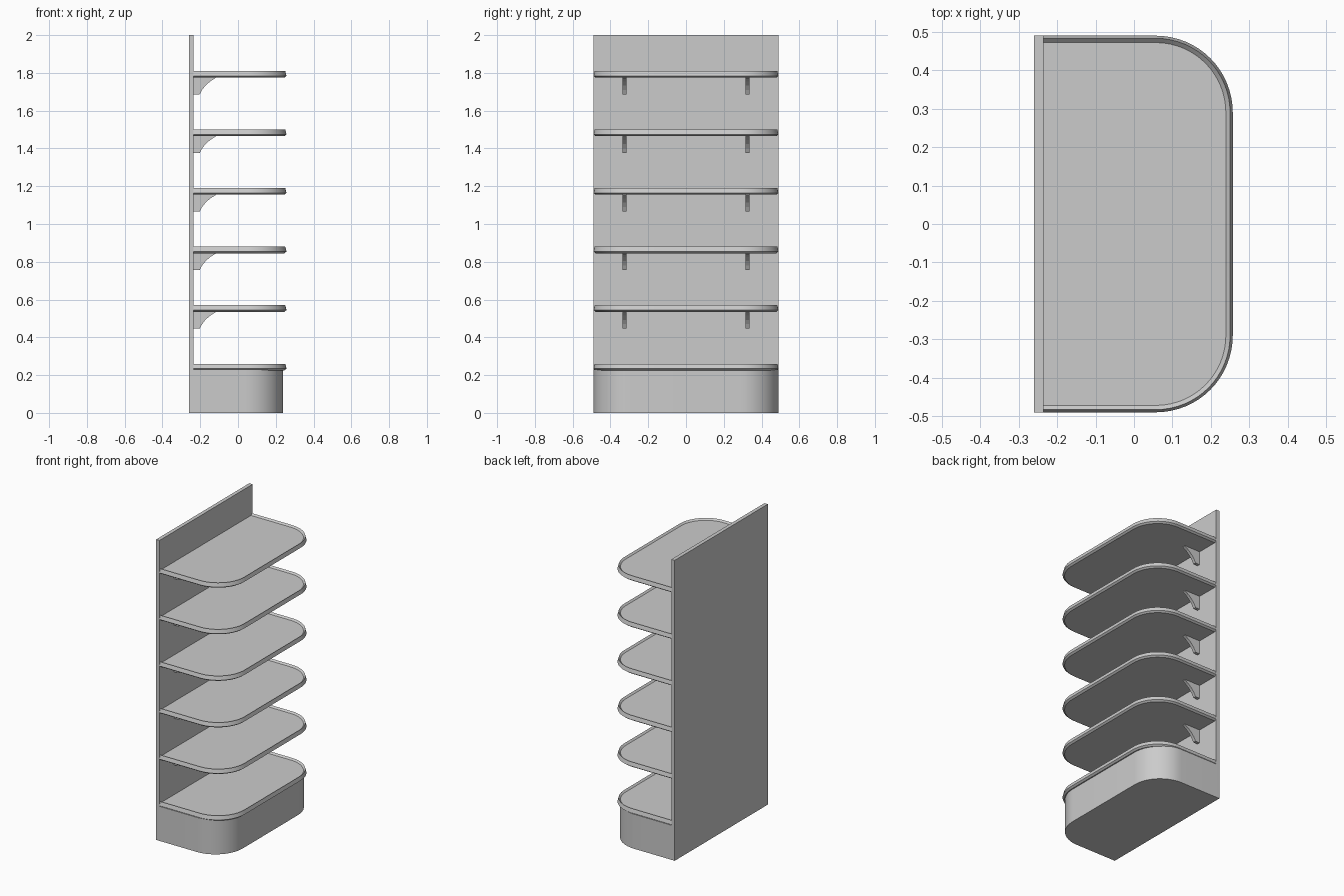
import bpy, bmesh, math

cube = bpy.data.objects.get("Cube")
if cube:
    bpy.data.objects.remove(cube, do_unlink=True)

GREY = (0.6, 0.6, 0.6, 1.0)
mat = bpy.data.materials.new("plain grey")
mat.use_nodes = True
mat.diffuse_color = GREY
mat.node_tree.nodes["Principled BSDF"].inputs["Base Color"].default_value = GREY

BACK, PANEL_FRONT, HALF_W = -0.26, -0.235, 0.49
RADIUS, STEPS = 0.2, 16


def finish(bm, name, smooth=True):
    """Turn a bmesh into a coloured object with sharp edges kept."""
    bmesh.ops.recalc_face_normals(bm, faces=bm.faces)
    mesh = bpy.data.meshes.new(name)
    bm.to_mesh(mesh)
    bm.free()
    mesh.materials.append(mat)
    obj = bpy.data.objects.new(name, mesh)
    bpy.context.collection.objects.link(obj)
    if smooth:
        bpy.ops.object.select_all(action='DESELECT')
        obj.select_set(True)
        bpy.context.view_layer.objects.active = obj
        bpy.ops.object.shade_smooth_by_angle(angle=math.radians(25))
    return obj


def outline(back, front, inset):
    """Open D-shaped path from one rear corner round the front to the other."""
    r = RADIUS - inset
    cx, cy = front - RADIUS, HALF_W - RADIUS
    pts = [(back, inset - HALF_W)]
    for side, start in ((-1, -90), (1, 0)):
        for i in range(STEPS + 1):
            a = math.radians(start + 90 * i / STEPS)
            pts.append((cx + r * math.cos(a), side * cy + r * math.sin(a)))
    pts.append((back, HALF_W - inset))
    return pts


def d_solid(name, back, front, profile):
    """Sweep an (inset, height) profile round the D-shaped outline."""
    bm = bmesh.new()
    rings = [[bm.verts.new((x, y, z)) for x, y in outline(back, front, d)]
             for d, z in profile]
    for a, b in zip(rings, rings[1:]):
        for i in range(len(a) - 1):
            bm.faces.new((a[i], a[i + 1], b[i + 1], b[i]))
    bm.faces.new(rings[0])
    bm.faces.new(rings[-1])
    bm.faces.new([r[0] for r in rings] + [r[-1] for r in reversed(rings)])
    return finish(bm, name)


def bracket(name, y, top):
    """Thin wall bracket with a concave front edge."""
    side = [(PANEL_FRONT - 0.003, 0), (PANEL_FRONT - 0.003, -0.09),
            (-0.203, -0.09), (-0.19, -0.066), (-0.172, -0.043),
            (-0.147, -0.021), (-0.12, -0.004), (-0.12, 0)]
    bm = bmesh.new()
    face = bm.faces.new([bm.verts.new((x, y - 0.01, top + z)) for x, z in side])
    ext = bmesh.ops.extrude_face_region(bm, geom=[face])
    moved = [v for v in ext["geom"] if isinstance(v, bmesh.types.BMVert)]
    bmesh.ops.translate(bm, verts=moved, vec=(0, 0.02, 0))
    return finish(bm, name, smooth=False)


# Plinth
d_solid("base", BACK, 0.238, [(0, 0), (0, 0.23)])

# Back panel
bm = bmesh.new()
bmesh.ops.create_cube(bm, size=1)
bmesh.ops.scale(bm, verts=bm.verts, vec=(PANEL_FRONT - BACK, 2 * HALF_W, 1.77))
bmesh.ops.translate(bm, verts=bm.verts, vec=((PANEL_FRONT + BACK) / 2, 0, 1.115))
finish(bm, "back_panel", smooth=False)

# Shelves with a raised rim, and a pair of brackets under all but the lowest
for n in range(6):
    top = 0.26 + 0.31 * n
    rim = [(0.012, -0.035), (0.0, -0.026), (0.007, 0.0), (0.018, -0.011)]
    d_solid(f"shelf_{n + 1}", PANEL_FRONT - 0.003, 0.257,
            [(d, top + z) for d, z in rim])
    if n:
        for label, y in (("left", 0.325), ("right", -0.325)):
            bracket(f"bracket_{n + 1}_{label}", y, top - 0.034)
